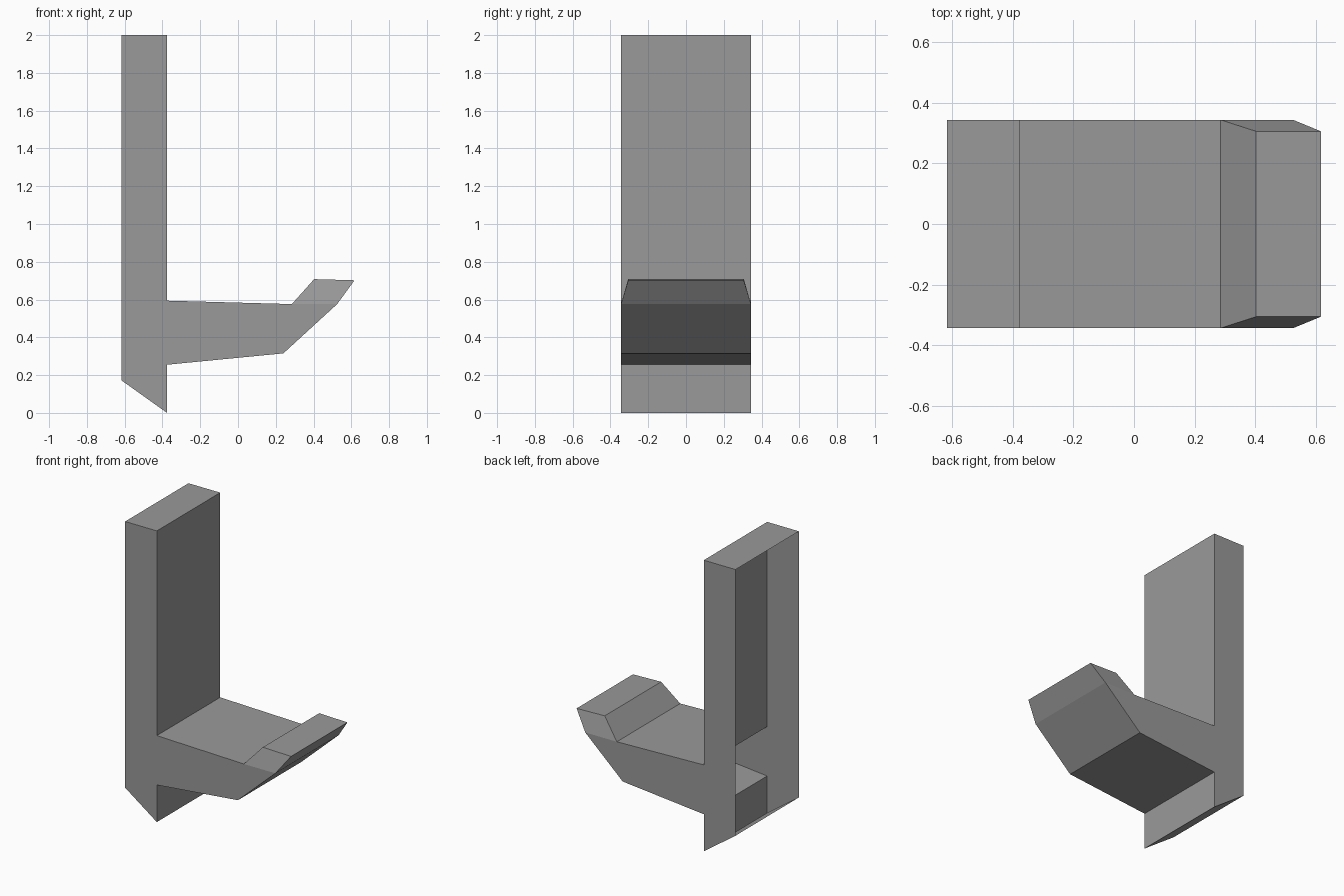
import bpy
import bmesh

if "Cube" in bpy.data.objects:
    bpy.data.objects.remove(bpy.data.objects["Cube"])

WIDE, NARROW = 0.344, 0.306   # half widths: body and tapered tip

# Dark grey finish
grey = bpy.data.materials.new("dark_grey")
grey.diffuse_color = (0.32, 0.32, 0.32, 1.0)
grey.use_nodes = True
grey.node_tree.nodes["Principled BSDF"].inputs["Base Color"].default_value = grey.diffuse_color


def shell(name, points, open_edges, panels):
    """Thin shell: profile (x, z, half width) run counter-clockwise, some edges left open."""
    bm = bmesh.new()
    near = [bm.verts.new((x, -w, z)) for x, z, w in points]
    far = [bm.verts.new((x, w, z)) for x, z, w in points]
    n = len(points)
    for i in range(n):
        j = (i + 1) % n
        if i not in open_edges:
            bm.faces.new((near[j], near[i], far[i], far[j]))
    for panel in panels:
        bm.faces.new([near[i] for i in panel])
        bm.faces.new([far[i] for i in reversed(panel)])
    mesh = bpy.data.meshes.new(name)
    bm.to_mesh(mesh)
    bm.free()
    mesh.materials.append(grey)
    obj = bpy.data.objects.new(name, mesh)
    bpy.context.collection.objects.link(obj)
    return obj


# Upright post: hollow, open at the back and where the arm joins
shell("back_post",
      [(-0.617, 0.172, WIDE), (-0.376, 0.0, WIDE), (-0.376, 0.255, WIDE),
       (-0.376, 0.594, WIDE), (-0.376, 2.0, WIDE), (-0.617, 2.0, WIDE)],
      {2, 5}, [range(6)])

# Hollow arm with an upturned, tapered tip
shell("hook_arm",
      [(-0.376, 0.255, WIDE), (0.24, 0.315, WIDE), (0.525, 0.576, WIDE),
       (0.617, 0.702, NARROW), (0.403, 0.708, NARROW),
       (0.285, 0.576, WIDE), (-0.376, 0.594, WIDE)],
      {6}, [(0, 1, 2, 5, 6), (2, 3, 4, 5)])
